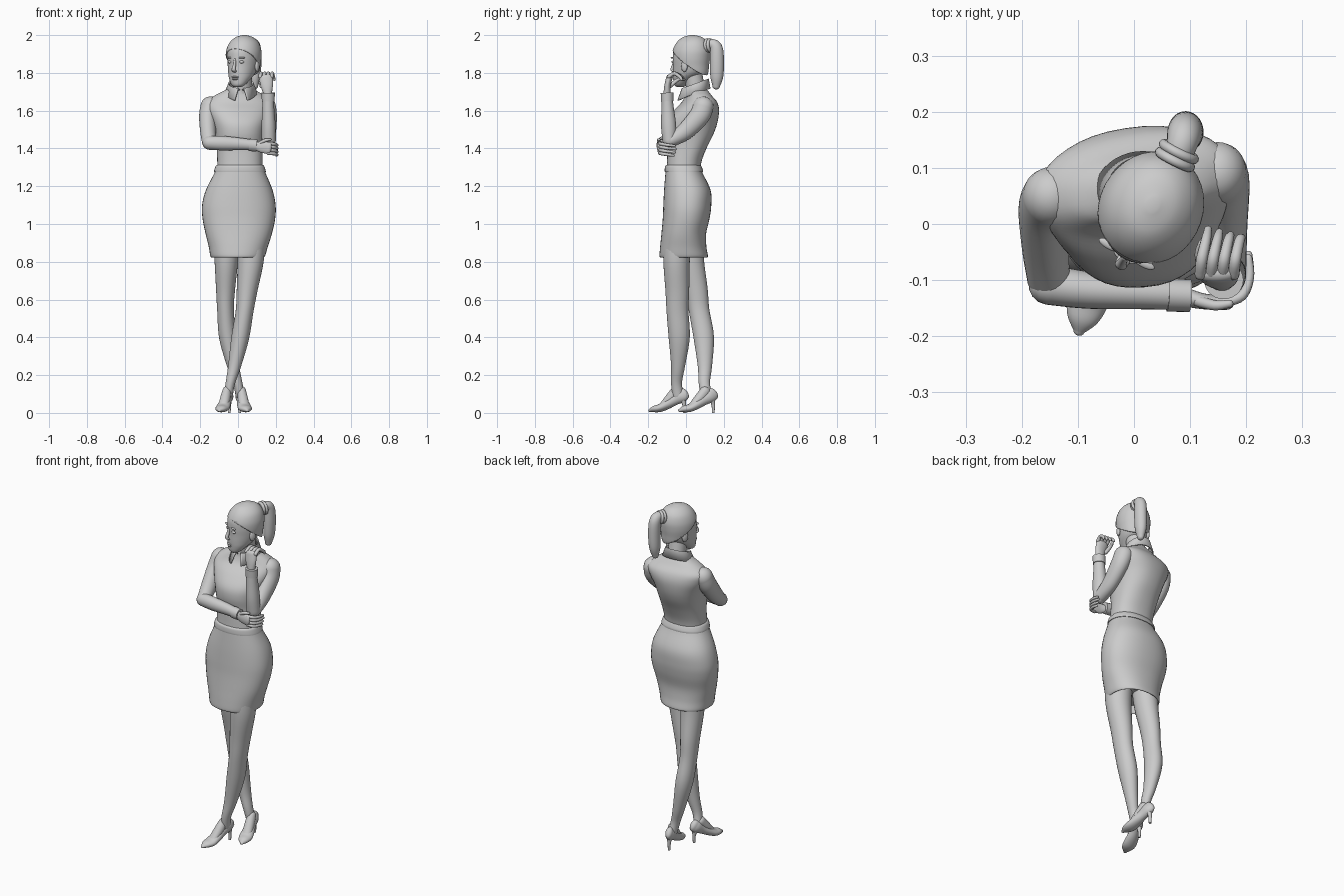
import bpy, bmesh, math
from mathutils import Vector, Matrix

Z = Vector((0, 0, 1))
Y = Vector((0, 1, 0))
X = Vector((1, 0, 0))


def finish(name, bm, angle=50):
    bmesh.ops.recalc_face_normals(bm, faces=bm.faces)
    me = bpy.data.meshes.new(name)
    bm.to_mesh(me)
    bm.free()
    ob = bpy.data.objects.new(name, me)
    bpy.context.collection.objects.link(ob)
    bpy.ops.object.select_all(action='DESELECT')
    ob.select_set(True)
    bpy.context.view_layer.objects.active = ob
    bpy.ops.object.shade_smooth_by_angle(angle=math.radians(angle))
    return ob


def spline(rows, steps):
    """Catmull-Rom through every value of the rows."""
    out, m = [], len(rows) - 1
    for i in range(m):
        p0, p1, p2, p3 = (rows[max(i - 1, 0)], rows[i], rows[i + 1], rows[min(i + 2, m)])
        for k in range(steps):
            t = k / steps
            out.append([.5 * (2 * b + (c - a) * t + (2 * a - 5 * b + 4 * c - d) * t * t
                              + (3 * b - a - 3 * c + d) * t ** 3)
                        for a, b, c, d in zip(p0, p1, p2, p3)])
    return out + [list(rows[-1])]


def loft(name, rows, up=Y, flat=False, power=2.0, seg=28, steps=5, twist=0, round_ends=True):
    """Skin ellipses (x, y, z, a, b); flat rings lie level, others follow the path."""
    rows = spline([tuple(r) + ((0,) if len(r) == 5 else ()) for r in rows], steps)
    rings = []
    for i, (x, y, z, a, b, rot) in enumerate(rows):
        c = Vector((x, y, z))
        if flat:
            r = math.radians(rot)
            u, v, t = Vector((math.cos(r), math.sin(r), 0)), Vector((-math.sin(r), math.cos(r), 0)), Z
        else:
            t = (Vector(rows[min(i + 1, len(rows) - 1)][:3]) - Vector(rows[max(i - 1, 0)][:3])).normalized()
            u = up.cross(t).normalized()
            v = t.cross(u)
        rings.append((c, u, v, t, max(a, .001), max(b, .001)))
    if round_ends and not flat:
        def dome(ring, sign):
            c, u, v, t, a, b = ring
            return [(c + t * sign * min(a, b) * math.sin(q), u, v, t, a * math.cos(q), b * math.cos(q))
                    for q in (.4, .8, 1.15, 1.45)]
        rings = dome(rings[0], -1)[::-1] + rings + dome(rings[-1], 1)
    bm = bmesh.new()
    loops = []
    for c, u, v, t, a, b in rings:
        loop = []
        for k in range(seg):
            q = 2 * math.pi * k / seg
            cs, sn = math.cos(q), math.sin(q)
            cs = math.copysign(abs(cs) ** (2 / power), cs)
            sn = math.copysign(abs(sn) ** (2 / power), sn)
            loop.append(bm.verts.new(c + u * a * cs + v * b * sn))
        loops.append(loop)
    for p, q in zip(loops, loops[1:]):
        for k in range(seg):
            bm.faces.new((p[k], p[(k + 1) % seg], q[(k + 1) % seg], q[k]))
    bm.faces.new(loops[0])
    bm.faces.new(loops[-1][::-1])
    return finish(name, bm)


def ball(name, loc, scale):
    bm = bmesh.new()
    bmesh.ops.create_uvsphere(bm, u_segments=20, v_segments=12, radius=1,
                              matrix=Matrix.Translation(loc) @ Matrix.Diagonal((*scale, 1)))
    return finish(name, bm)


def spans(rows):
    """Turn (z, x0, x1, y0, y1, rot) extents into level rings."""
    return [((a + b) / 2, (c + d) / 2, z, (b - a) / 2, (d - c) / 2, r) for z, a, b, c, d, r in rows]


# Skirt with waistband
loft("skirt", spans([
    (1.31, -.112, .132, -.105, .076, 0), (1.27, -.125, .146, -.109, .088, 0),
    (1.18, -.17, .183, -.116, .13, 0), (1.1, -.19, .199, -.12, .134, 0),
    (1.03, -.188, .197, -.123, .125, 0), (.95, -.172, .18, -.13, .107, 0),
    (.88, -.155, .158, -.137, .108, 0), (.83, -.146, .143, -.14, .116, 0),
    (.828, -.136, .133, -.13, .106, 0), (.87, -.13, .13, -.125, .1, 0)]),
    flat=True, power=2.25, seg=40)
loft("waistband", spans([
    (1.275, -.127, .148, -.112, .09, 0), (1.285, -.126, .146, -.113, .09, 0),
    (1.305, -.119, .139, -.111, .082, 0), (1.313, -.112, .132, -.105, .076, 0)]),
    flat=True, power=2.25, seg=40)

# Blouse body, turned a little at the shoulders
loft("blouse", spans([
    (1.28, -.11, .13, -.103, .074, 0), (1.34, -.11, .13, -.1, .085, 0),
    (1.41, -.114, .132, -.1, .113, 2), (1.48, -.124, .138, -.113, .147, 4),
    (1.54, -.14, .15, -.105, .166, 7), (1.6, -.165, .17, -.062, .172, 9),
    (1.645, -.17, .175, -.018, .16, 9), (1.68, -.125, .14, .0, .132, 9),
    (1.705, -.075, .1, .005, .115, 9), (1.725, -.04, .08, .01, .1, 9)]),
    flat=True, power=2.3, seg=40)

# Neck
loft("neck", [(.022, .06, 1.66, .052, .052), (.024, .05, 1.72, .049, .049),
              (.026, .035, 1.8, .05, .05)])

# Folded collar: one sheet round the neck, dropping to two points in front
bm = bmesh.new()
prev = None
N = 40
for i in range(N + 1):
    q = .1 + (2 * math.pi - .2) * i / N
    back = (1 - math.cos(q)) / 2
    tip = max(0, 1 - min(i, N - i) / 6)
    s, c = math.sin(q), math.cos(q)
    col = []
    for f in (0, .3, 1):
        rx, ry = .058 + .03 * f, .064 + (.014 + .02 * tip) * f
        z = 1.712 + .05 * back + (.008 if f == .3 else 0) - (.045 + .012 * tip) * (f == 1)
        col.append(bm.verts.new((.016 + s * rx + math.copysign(.025 * tip * f, s), .052 - c * ry, z)))
    if prev:
        for a in range(2):
            bm.faces.new((prev[a], col[a], col[a + 1], prev[a + 1]))
    prev = col
collar = finish("collar", bm)
collar.modifiers.new("thick", 'SOLIDIFY').thickness = .007

# Head parts are built facing -y, then turned together
head_rows = [(1.725, -.058, .018, .018), (1.738, -.052, .038, .035), (1.77, -.032, .058, .059),
             (1.8, -.012, .069, .081), (1.84, 0, .077, .092), (1.88, .002, .081, .095),
             (1.92, .005, .08, .094), (1.96, .01, .064, .077), (1.983, .012, .035, .045),
             (1.99, .012, .008, .01)]
head = [loft("head", [(0, y, z, a, b) for z, y, a, b in head_rows], flat=True, seg=36)]
hair = loft("hair", [(0, y + .004, z, a, b) for z, y, a, b in [
    (1.76, .03, .05, .055), (1.8, .01, .075, .088), (1.84, .004, .086, .098),
    (1.88, .004, .092, .103), (1.92, .006, .09, .102), (1.96, .01, .075, .085),
    (1.988, .012, .045, .055), (2.0, .012, .01, .012)]], flat=True, seg=36)
bm = bmesh.new()
bm.from_mesh(hair.data)
bmesh.ops.bisect_plane(bm, geom=bm.verts[:] + bm.edges[:] + bm.faces[:], dist=1e-5,
                       plane_co=(0, -.085, 1.925), plane_no=(0, .75, 1), clear_inner=True)
bm.to_mesh(hair.data)
bm.free()
hair.modifiers.new("thick", 'SOLIDIFY').thickness = .012
head.append(hair)
head.append(loft("nose", [(0, -.088, 1.872, .006, .008), (0, -.097, 1.84, .008, .009),
                          (0, -.105, 1.818, .011, .009), (0, -.094, 1.808, .012, .006)], seg=16))
head.append(ball("upper_lip", (0, -.089, 1.778), (.022, .009, .005)))
head.append(ball("lower_lip", (0, -.088, 1.768), (.018, .009, .006)))
for s, side in ((-1, "right"), (1, "left")):
    head.append(ball("eye_" + side, (s * .033, -.08, 1.858), (.015, .009, .008)))
    head.append(ball("brow_" + side, (s * .034, -.083, 1.88), (.022, .008, .005)))
    head.append(ball("ear_" + side, (s * .08, .01, 1.835), (.01, .018, .03)))
for ob in head:
    ob.location = (.026, .02, 0)
    ob.rotation_euler.z = math.radians(-28)

# Ponytail and its tie
loft("ponytail", [(.07, .105, 1.94, .025, .025), (.084, .138, 1.952, .027, .027),
                  (.09, .16, 1.93, .034, .031), (.092, .164, 1.86, .037, .032),
                  (.09, .163, 1.78, .034, .029), (.088, .16, 1.73, .02, .018)], up=X)
for k in range(2):
    bpy.ops.mesh.primitive_torus_add(
        major_segments=28, minor_segments=10, major_radius=.03, minor_radius=.009,
        location=(.073 + .007 * k, .115 + .014 * k, 1.945),
        rotation=Vector((.45, .9, .1)).to_track_quat('Z', 'Y').to_euler())
    bpy.context.object.name = "hair_tie"
    bpy.ops.object.shade_smooth()

# Right arm folded across the waist
loft("right_upper_arm", [(-.148, .05, 1.625, .05, .052), (-.16, .025, 1.57, .046, .052),
                         (-.158, -.04, 1.49, .042, .046), (-.152, -.1, 1.432, .038, .036)])
loft("right_forearm", [(-.152, -.108, 1.43, .037, .036), (-.08, -.118, 1.428, .038, .033),
                       (.02, -.123, 1.423, .032, .029), (.075, -.126, 1.418, .028, .027)])
loft("right_cuff", [(.06, -.126, 1.419, .033, .03), (.1, -.128, 1.415, .032, .029)],
     round_ends=False)
loft("right_hand", [(.09, -.13, 1.413, .02, .017), (.125, -.138, 1.408, .03, .014),
                    (.165, -.14, 1.402, .032, .013)])
for i in range(4):
    z = 1.426 - i * .017
    loft("right_finger", [(.16, -.14, z, .009, .009), (.192, -.128, z - .003, .009, .009),
                          (.206, -.095, z - .008, .008, .008),
                          (.204, -.055 - .006 * abs(i - 1), z - .012, .007, .007)], up=Z, seg=12)
loft("right_thumb", [(.115, -.138, 1.428, .01, .01), (.145, -.145, 1.443, .009, .009),
                     (.17, -.142, 1.447, .007, .007)], up=Z, seg=12)

# Left arm raised, hand by the chin
loft("left_upper_arm", [(.15, .092, 1.625, .05, .055), (.16, .07, 1.57, .046, .054),
                        (.162, -.005, 1.49, .04, .046), (.163, -.078, 1.442, .037, .034)])
loft("left_forearm", [(.163, -.088, 1.44, .037, .036), (.162, -.092, 1.52, .037, .04),
                      (.16, -.097, 1.61, .032, .033), (.16, -.1, 1.67, .029, .028)])
loft("left_cuff", [(.16, -.099, 1.65, .034, .033), (.16, -.1, 1.695, .035, .034)],
     round_ends=False)
loft("left_hand", [(.158, -.1, 1.68, .02, .02), (.153, -.098, 1.73, .032, .017),
                   (.148, -.088, 1.775, .037, .017)])
for i in range(4):
    x = .118 + i * .02
    loft("left_finger", [(x, -.09, 1.78, .01, .01), (x + .003, -.062, 1.797, .01, .01),
                         (x + .01, -.03, 1.785 - .003 * i, .009, .009),
                         (x + .014, -.01 - .005 * i, 1.765, .007, .007)], up=X, seg=12)
loft("left_thumb", [(.125, -.085, 1.73, .011, .011), (.118, -.055, 1.755, .01, .01),
                    (.122, -.035, 1.768, .008, .008)], up=X, seg=12)

# Crossed legs: the left one passes in front
loft("left_leg", [(.07, -.045, .92, .075, .075), (.066, -.05, .8, .069, .07),
                  (.048, -.046, .65, .055, .063), (.035, -.045, .54, .047, .058),
                  (.012, -.036, .4, .047, .056), (-.018, -.042, .25, .034, .037),
                  (-.04, -.05, .16, .025, .029), (-.052, -.042, .09, .024, .03)])
loft("right_leg", [(-.06, .02, .92, .072, .072), (-.062, .028, .8, .062, .068),
                   (-.066, .055, .65, .05, .06), (-.066, .07, .54, .044, .054),
                   (-.055, .094, .4, .045, .054), (-.026, .1, .25, .032, .038),
                   (-.002, .097, .16, .025, .03), (.012, .108, .09, .024, .03)])


def shoe(side, toe, heel):
    """High-heeled shoe, instep and stiletto between a toe and a heel point."""
    toe, heel = Vector((*toe, 0)), Vector((*heel, 0))

    def at(s, z, a, b):
        p = toe.lerp(heel, s)
        return (p.x, p.y, z, a, b)
    loft(side + "_shoe", [at(.03, .013, .01, .008), at(.14, .02, .028, .017), at(.3, .026, .037, .021),
                          at(.48, .044, .034, .025), at(.68, .07, .027, .03), at(.85, .09, .026, .036),
                          at(.93, .102, .02, .034)], up=Z)
    loft(side + "_instep", [at(.72, .115, .024, .028), at(.55, .075, .027, .026),
                            at(.36, .04, .026, .016)], up=Z)
    loft(side + "_heel", [at(.89, .075, .019, .019), at(.93, .045, .01, .01),
                          at(.93, 0, .007, .007)], round_ends=False, seg=16)


shoe("left", (-.1, -.197), (-.042, .004))
shoe("right", (.05, -.04), (.006, .158))
